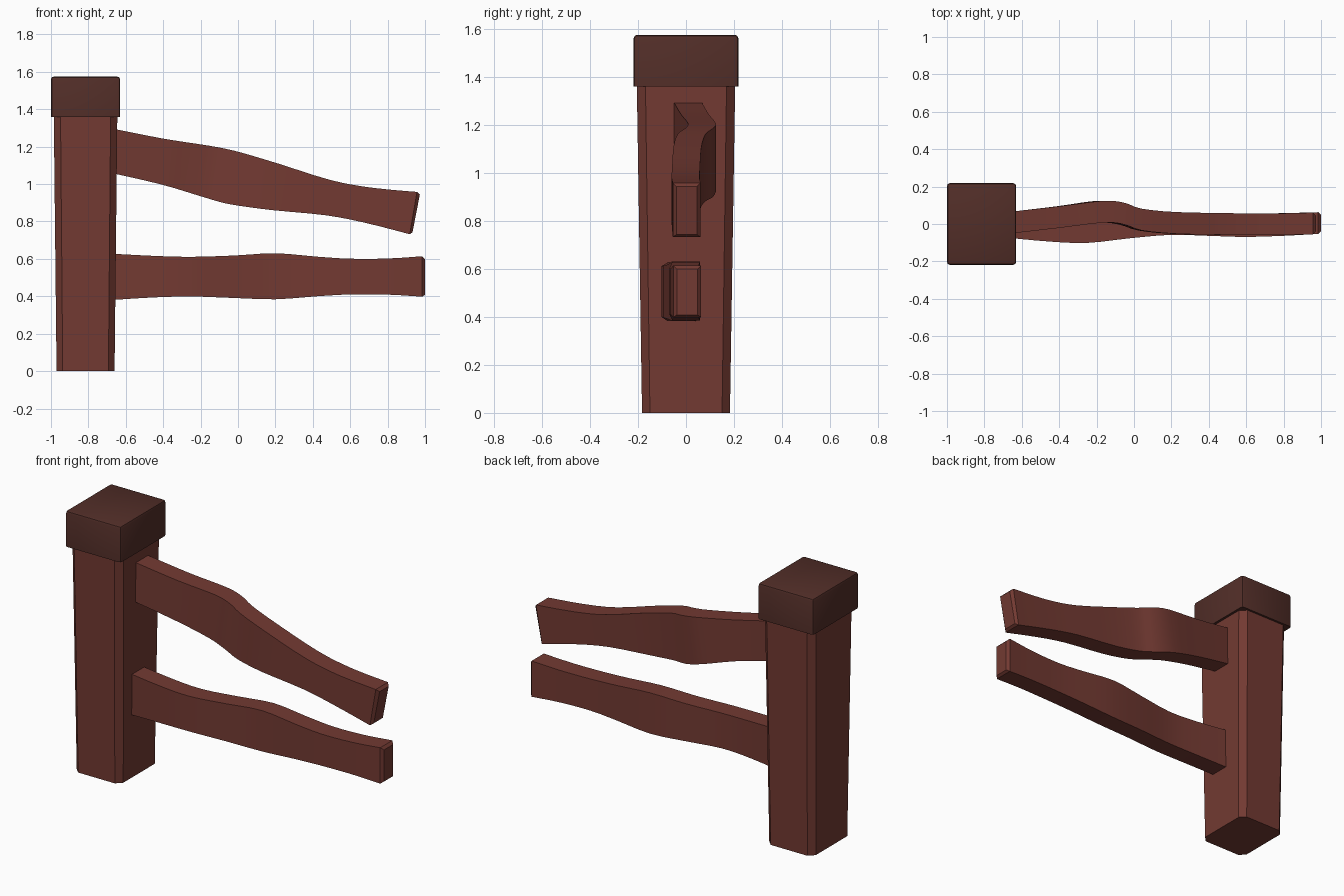
import bpy, bmesh, math

if "Cube" in bpy.data.objects:
    bpy.data.objects.remove(bpy.data.objects["Cube"])


def material(name, color):
    m = bpy.data.materials.new(name)
    m.diffuse_color = color
    m.use_nodes = True
    m.node_tree.nodes["Principled BSDF"].inputs["Base Color"].default_value = m.diffuse_color
    return m


wood = material("red_wood", (0.17, 0.042, 0.032, 1))
dark_wood = material("dark_wood", (0.084, 0.027, 0.021, 1))


def finish(bm, name, mat, smooth=False):
    bmesh.ops.recalc_face_normals(bm, faces=bm.faces)
    me = bpy.data.meshes.new(name)
    bm.to_mesh(me)
    bm.free()
    me.materials.append(mat)
    ob = bpy.data.objects.new(name, me)
    bpy.context.collection.objects.link(ob)
    if smooth:
        bpy.ops.object.select_all(action='DESELECT')
        ob.select_set(True)
        bpy.context.view_layer.objects.active = ob
        bpy.ops.object.shade_smooth_by_angle(angle=math.radians(30))
    return ob


def loft(rings):
    """Skin a list of closed rings and cap both ends."""
    bm = bmesh.new()
    loops = [[bm.verts.new(p) for p in r] for r in rings]
    n = len(loops[0])
    for a, b in zip(loops, loops[1:]):
        for i in range(n):
            j = (i + 1) % n
            bm.faces.new((a[i], a[j], b[j], b[i]))
    bm.faces.new(loops[0])
    bm.faces.new(loops[-1])
    return bm


# Post: tapered, with chamfered corners
PX = -0.815


def post_ring(hx, hy, c, z):
    pts = [(hx, hy - c), (hx - c, hy), (c - hx, hy), (-hx, hy - c),
           (-hx, c - hy), (c - hx, -hy), (hx - c, -hy), (hx, c - hy)]
    return [(PX + x, y, z) for x, y in pts]


finish(loft([post_ring(0.155, 0.183, 0.033, 0),
             post_ring(0.17, 0.205, 0.036, 1.38)]), "post", wood)

# Cap: block with softened top and side edges
bm = bmesh.new()
bmesh.ops.create_cube(bm, size=1)
for v in bm.verts:
    v.co = (PX + v.co.x * 0.37, v.co.y * 0.436, 1.467 + v.co.z * 0.215)
edges = [e for e in bm.edges if max(v.co.z for v in e.verts) > 1.5]
bmesh.ops.bevel(bm, geom=edges, offset=0.015, segments=2, profile=0.5, affect='EDGES')
finish(bm, "post_cap", dark_wood, True)


# Rails: warped planks; stations are (x_top, z_top, x_bottom, z_bottom, y_centre)
def smooth_path(pts, steps=3):
    out = []
    for i in range(len(pts) - 1):
        p = [pts[max(0, min(len(pts) - 1, i + k))] for k in (-1, 0, 1, 2)]
        for s in range(steps):
            t = s / steps
            out.append([0.5 * (2 * b + (c - a) * t + (2 * a - 5 * b + 4 * c - d) * t * t
                               + (3 * b - a - 3 * c + d) * t ** 3)
                        for a, b, c, d in zip(*p)])
    return out + [list(pts[-1])]


def rail(name, stations, h=0.058, soft=0.015):
    rings = []
    for xt, zt, xb, zb, y in smooth_path(stations):
        rings.append([(xt, y - h, zt), (xt, y + h, zt), (xb, y + h, zb), (xb, y - h, zb)])
    # softened free end
    xt, zt, xb, zb, y = stations[-1]
    e, k = soft, h - soft
    rings.append([(xt + e, y - k, zt - e), (xt + e, y + k, zt - e),
                  (xb + e, y + k, zb + e * 0.7), (xb + e, y - k, zb + e * 0.7)])
    finish(loft(rings), name, wood, True)


rail("upper_rail", [
    (-0.68, 1.298, -0.68, 1.06, 0.005),
    (-0.40, 1.243, -0.41, 0.998, 0.037),
    (-0.16, 1.206, -0.20, 0.935, 0.066),
    (-0.05, 1.185, -0.08, 0.900, 0.055),
    (0.04, 1.162, 0.02, 0.882, 0.024),
    (0.22, 1.108, 0.19, 0.860, 0.006),
    (0.50, 1.020, 0.47, 0.833, 0.000),
    (0.72, 0.980, 0.68, 0.793, -0.002),
    (0.957, 0.958, 0.918, 0.732, 0.003)])

rail("lower_rail", [
    (-0.68, 0.628, -0.68, 0.380, -0.015),
    (-0.45, 0.616, -0.45, 0.394, -0.036),
    (-0.25, 0.611, -0.25, 0.399, -0.043),
    (-0.02, 0.618, -0.02, 0.391, -0.018),
    (0.20, 0.630, 0.20, 0.384, 0.000),
    (0.42, 0.612, 0.42, 0.400, -0.006),
    (0.60, 0.601, 0.60, 0.410, -0.011),
    (0.80, 0.602, 0.80, 0.409, -0.005),
    (0.985, 0.614, 0.985, 0.398, 0.005)])
